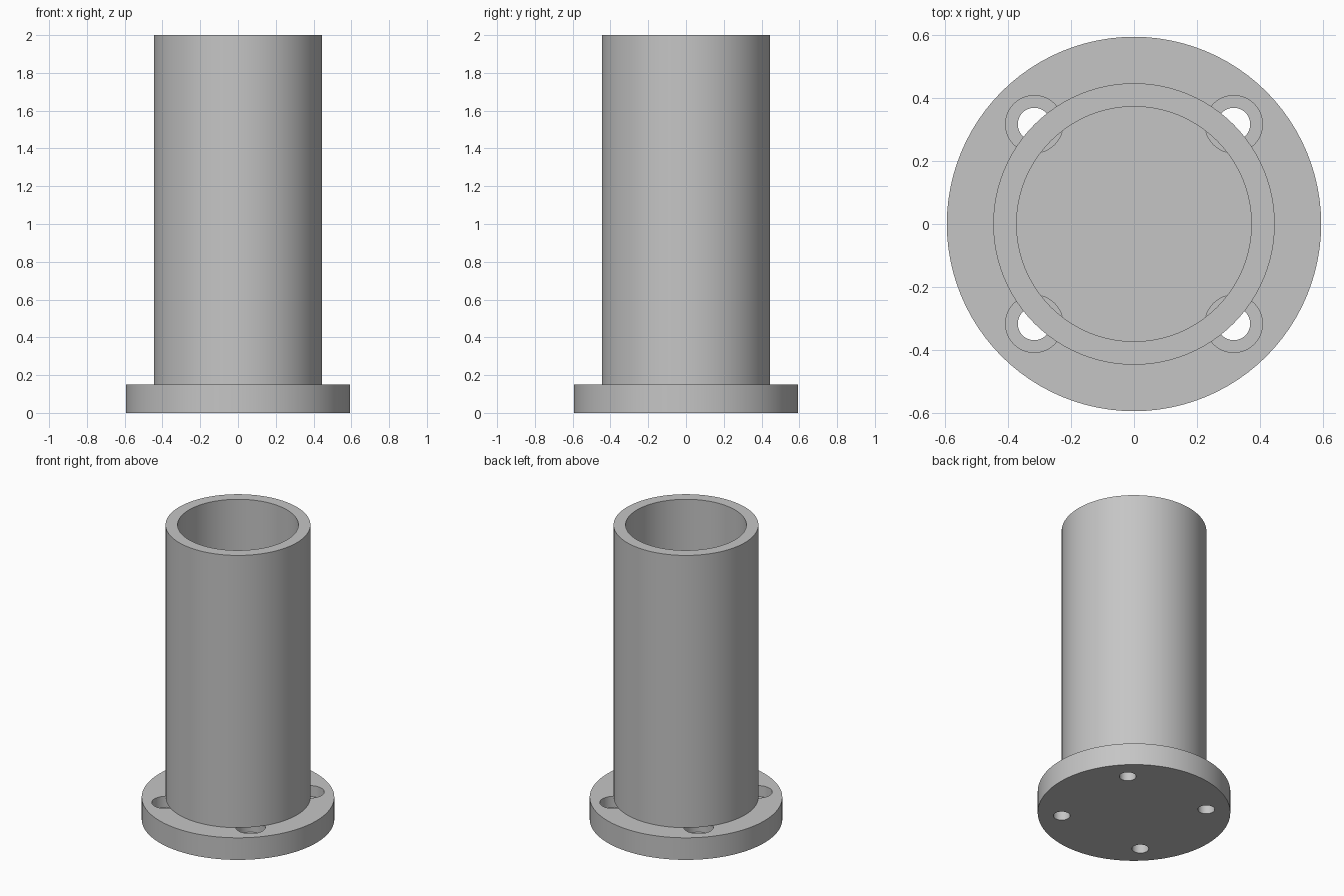
import bpy
import bmesh
import math

SEGMENTS = 96
FLANGE_R, FLANGE_H = 0.593, 0.15
TUBE_R, BORE_R, TOP = 0.446, 0.372, 2.0
BOLT_XY, HOLE_R, COUNTERBORE_R, COUNTERBORE_Z = 0.316, 0.052, 0.091, 0.075

default = bpy.data.objects.get("Cube")
if default:
    bpy.data.objects.remove(default, do_unlink=True)

grey = bpy.data.materials.new("plain grey")
grey.use_nodes = True
colour = (0.56, 0.56, 0.56, 1)
grey.diffuse_color = colour
grey.node_tree.nodes["Principled BSDF"].inputs["Base Color"].default_value = colour


def cylinder(name, radius, z0, z1, x=0, y=0, segments=SEGMENTS):
    bpy.ops.mesh.primitive_cylinder_add(
        vertices=segments, radius=radius, depth=z1 - z0, location=(x, y, (z0 + z1) / 2))
    obj = bpy.context.object
    obj.name = name
    obj.data.materials.append(grey)
    return obj


def activate(obj):
    bpy.ops.object.select_all(action='DESELECT')
    obj.select_set(True)
    bpy.context.view_layer.objects.active = obj


def cut(target, cutter):
    activate(target)
    mod = target.modifiers.new("cut", 'BOOLEAN')
    mod.operation = 'DIFFERENCE'
    mod.solver = 'EXACT'
    mod.object = cutter
    bpy.ops.object.modifier_apply(modifier=mod.name)
    bpy.data.objects.remove(cutter, do_unlink=True)


def smooth(obj):
    activate(obj)
    bpy.ops.object.shade_smooth_by_angle(angle=math.radians(30))


# Flange with four counterbored bolt holes
flange = cylinder("base_flange", FLANGE_R, 0, FLANGE_H)
for sx in (-1, 1):
    for sy in (-1, 1):
        x, y = sx * BOLT_XY, sy * BOLT_XY
        cut(flange, cylinder("counterbore_cutter", COUNTERBORE_R, COUNTERBORE_Z, FLANGE_H + 0.1, x, y, 48))
        cut(flange, cylinder("hole_cutter", HOLE_R, -0.1, FLANGE_H, x, y, 48))
smooth(flange)

# Tube: a rectangular wall profile turned around the vertical axis
bm = bmesh.new()
profile = [(BORE_R, FLANGE_H), (TUBE_R, FLANGE_H), (TUBE_R, TOP), (BORE_R, TOP)]
verts = [bm.verts.new((r, 0, z)) for r, z in profile]
edges = [bm.edges.new((verts[i], verts[(i + 1) % 4])) for i in range(4)]
bmesh.ops.spin(bm, geom=verts + edges, cent=(0, 0, 0), axis=(0, 0, 1),
               angle=math.tau, steps=SEGMENTS, use_merge=True)
bmesh.ops.remove_doubles(bm, verts=bm.verts, dist=0.0001)
bmesh.ops.recalc_face_normals(bm, faces=bm.faces)
mesh = bpy.data.meshes.new("tube")
bm.to_mesh(mesh)
bm.free()
mesh.materials.append(grey)
tube = bpy.data.objects.new("tube", mesh)
bpy.context.collection.objects.link(tube)
smooth(tube)
